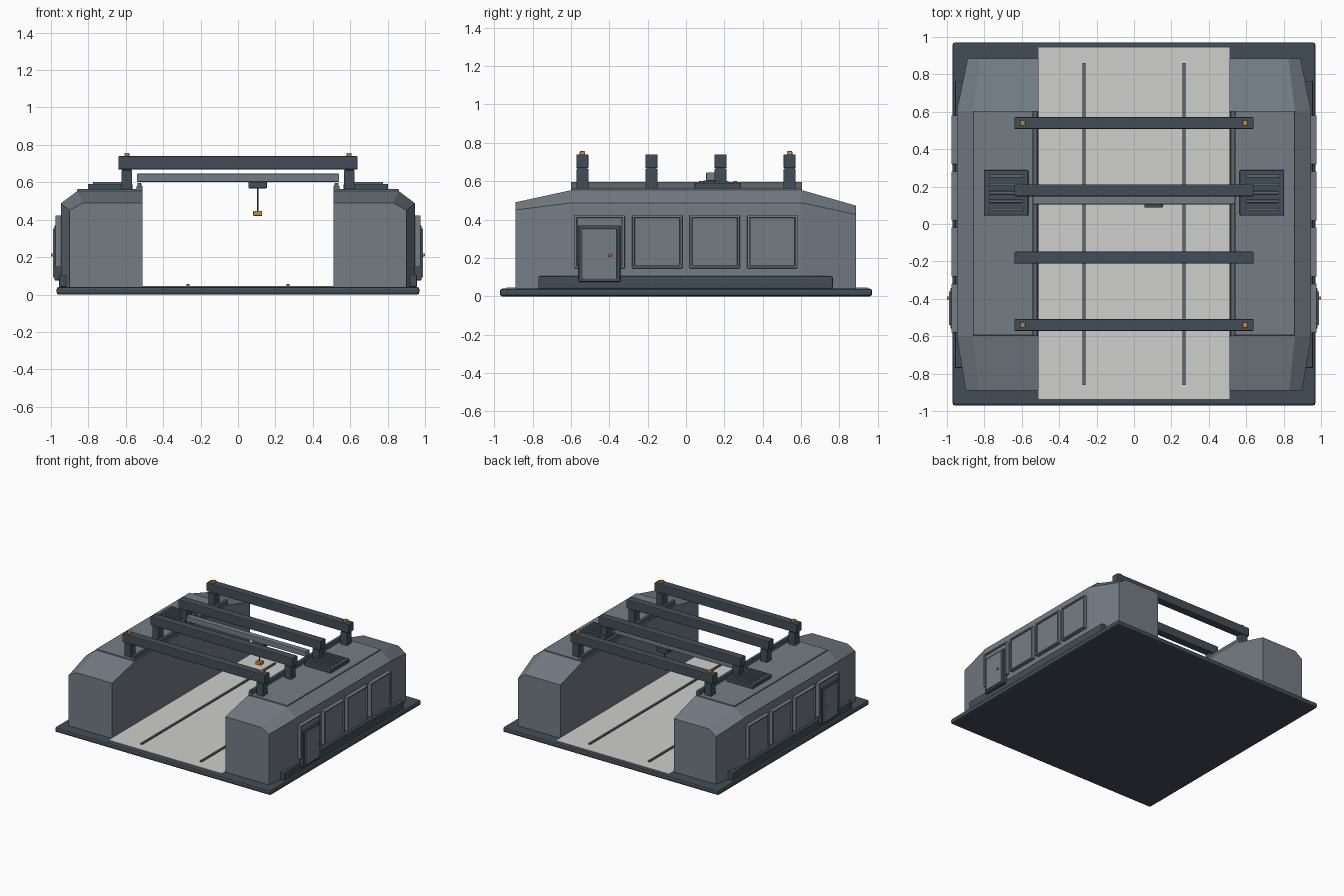
import bpy, bmesh

if "Cube" in bpy.data.objects:
    bpy.data.objects.remove(bpy.data.objects["Cube"])


def mat(name, r, g, b):
    m = bpy.data.materials.new(name)
    m.diffuse_color = (r, g, b, 1)
    m.use_nodes = True
    m.node_tree.nodes["Principled BSDF"].inputs["Base Color"].default_value = m.diffuse_color
    return m


HULL = mat("hull grey", 0.175, 0.205, 0.235)
TRIM = mat("dark trim", 0.055, 0.075, 0.095)
FLOOR = mat("pale floor", 0.62, 0.62, 0.61)
RAIL = mat("rail grey", 0.11, 0.135, 0.155)
AMBER = mat("amber", 0.62, 0.25, 0.03)


def finish(bm, name, m):
    bmesh.ops.recalc_face_normals(bm, faces=bm.faces[:])
    me = bpy.data.meshes.new(name)
    bm.to_mesh(me)
    bm.free()
    me.materials.append(m)
    ob = bpy.data.objects.new(name, me)
    bpy.context.collection.objects.link(ob)
    return ob


def box(name, m, x, y, z, bevel=0.0):
    """Box from (min, max) ranges on each axis, with optional chamfered edges."""
    bm = bmesh.new()
    bmesh.ops.create_cube(bm, size=1)
    for v in bm.verts:
        v.co = [(r[0] + r[1]) / 2 + c * (r[1] - r[0]) for r, c in zip((x, y, z), v.co)]
    if bevel:
        bmesh.ops.bevel(bm, geom=bm.edges[:], offset=bevel, segments=2,
                        profile=0.5, affect='EDGES')
    return finish(bm, name, m)


def pair(name, m, x, y, z, bevel=0.0):
    """The same box on the right and left side."""
    box("right_" + name, m, x, y, z, bevel)
    box("left_" + name, m, (-x[1], -x[0]), y, z, bevel)


def around(c, w):
    return (c - w / 2, c + w / 2)


# base slab, hangar floor and floor tracks
box("base_slab", TRIM, (-0.97, 0.97), (-0.97, 0.97), (0, 0.04), 0.012)
box("bay_floor", FLOOR, (-0.51, 0.51), (-0.935, 0.945), (0.03, 0.045))
pair("floor_track", RAIL, around(0.267, 0.016), (-0.86, 0.86), (0.04, 0.055))

# side halls lofted through four cross-sections: y, outer x, roof edge x, eave z, roof z
RINGS = [(-0.89, 0.90, 0.83, 0.45, 0.49), (-0.6, 0.947, 0.86, 0.487, 0.553),
         (0.605, 0.947, 0.86, 0.487, 0.553), (0.885, 0.89, 0.825, 0.427, 0.473)]
for side, s in (("right", 1), ("left", -1)):
    bm = bmesh.new()
    rings = []
    for y, xo, xr, ze, zr in RINGS:
        profile = [(0.51, 0.035), (xo, 0.035), (xo, ze), (xr, zr), (0.51, zr)]
        rings.append([bm.verts.new((s * x, y, z)) for x, z in profile])
    for a, b in zip(rings, rings[1:]):
        for i in range(5):
            j = (i + 1) % 5
            bm.faces.new((a[i], a[j], b[j], b[i]))
    bm.faces.new(rings[0])
    bm.faces.new(rings[-1])
    finish(bm, side + "_hall", HULL)

# roof plates, crane rails and side skirts
pair("roof_plate", HULL, (0.53, 0.86), (-0.595, 0.605), (0.54, 0.563), 0.004)
pair("crane_rail", RAIL, around(0.527, 0.032), (-0.6, 0.605), (0.545, 0.58), 0.003)
pair("crane_rail_head", RAIL, around(0.527, 0.02), (-0.6, 0.605), (0.575, 0.597), 0.003)
pair("side_skirt", TRIM, (0.88, 0.957), (-0.77, 0.765), (0.04, 0.105), 0.006)

# raised wall panels, each a frame with a slightly recessed centre
for k in range(4):
    yc = -0.45 + 0.3 * k
    pair(f"wall_panel_{k + 1}", HULL, (0.93, 0.967), around(yc, 0.235), (0.16, 0.41), 0.004)
    pair(f"wall_panel_top_{k + 1}", HULL, (0.93, 0.976), around(yc, 0.262), (0.41, 0.422), 0.003)
    pair(f"wall_panel_sill_{k + 1}", HULL, (0.93, 0.976), around(yc, 0.262), (0.146, 0.158), 0.003)
    for e in (-1, 1):
        pair(f"wall_panel_edge_{k + 1}", HULL, (0.93, 0.976),
             around(yc + e * 0.125, 0.012), (0.146, 0.422), 0.003)

# doors with frame and knob
pair("door_frame", TRIM, (0.93, 0.982), (-0.56, -0.342), (0.075, 0.37), 0.006)
pair("door_leaf", HULL, (0.96, 0.99), (-0.54, -0.36), (0.09, 0.353), 0.004)
pair("door_knob", AMBER, (0.985, 1.0), around(-0.395, 0.016), around(0.212, 0.016), 0.003)

# roof vents with louvres
pair("roof_vent", TRIM, (0.565, 0.803), (0.045, 0.288), (0.555, 0.592), 0.006)
for k in range(5):
    pair(f"vent_louvre_{k + 1}", RAIL, (0.595, 0.775),
         around(0.077 + 0.045 * k, 0.017), (0.585, 0.602), 0.003)

# overhead beams on posts, with warning lights on the end beams
for k in range(4):
    yc = -0.54 + 0.36 * k
    box(f"roof_beam_{k + 1}", TRIM, (-0.64, 0.64), around(yc, 0.064), (0.668, 0.74), 0.006)
    pair(f"beam_post_{k + 1}", TRIM, around(0.595, 0.058), around(yc, 0.064), (0.545, 0.665), 0.005)
    pair(f"beam_neck_{k + 1}", TRIM, around(0.595, 0.05), around(yc, 0.054), (0.66, 0.672))
    if k in (0, 3):
        pair(f"warning_light_{k + 1}", AMBER, around(0.594, 0.026), around(yc, 0.028),
             (0.735, 0.757), 0.004)

# travelling crane: bridge, trolley, cable and hook block
box("crane_bridge", HULL, (-0.54, 0.54), around(0.128, 0.045), (0.602, 0.646), 0.004)
box("crane_trolley", TRIM, around(0.105, 0.1), around(0.128, 0.08), (0.568, 0.603), 0.005)
bm = bmesh.new()
bmesh.ops.create_cone(bm, cap_ends=True, segments=8, radius1=0.004, radius2=0.004, depth=0.14)
cable = finish(bm, "crane_cable", TRIM)
cable.location = (0.105, 0.128, 0.51)
box("crane_hook_block", AMBER, around(0.105, 0.047), around(0.128, 0.045), (0.42, 0.447), 0.004)
